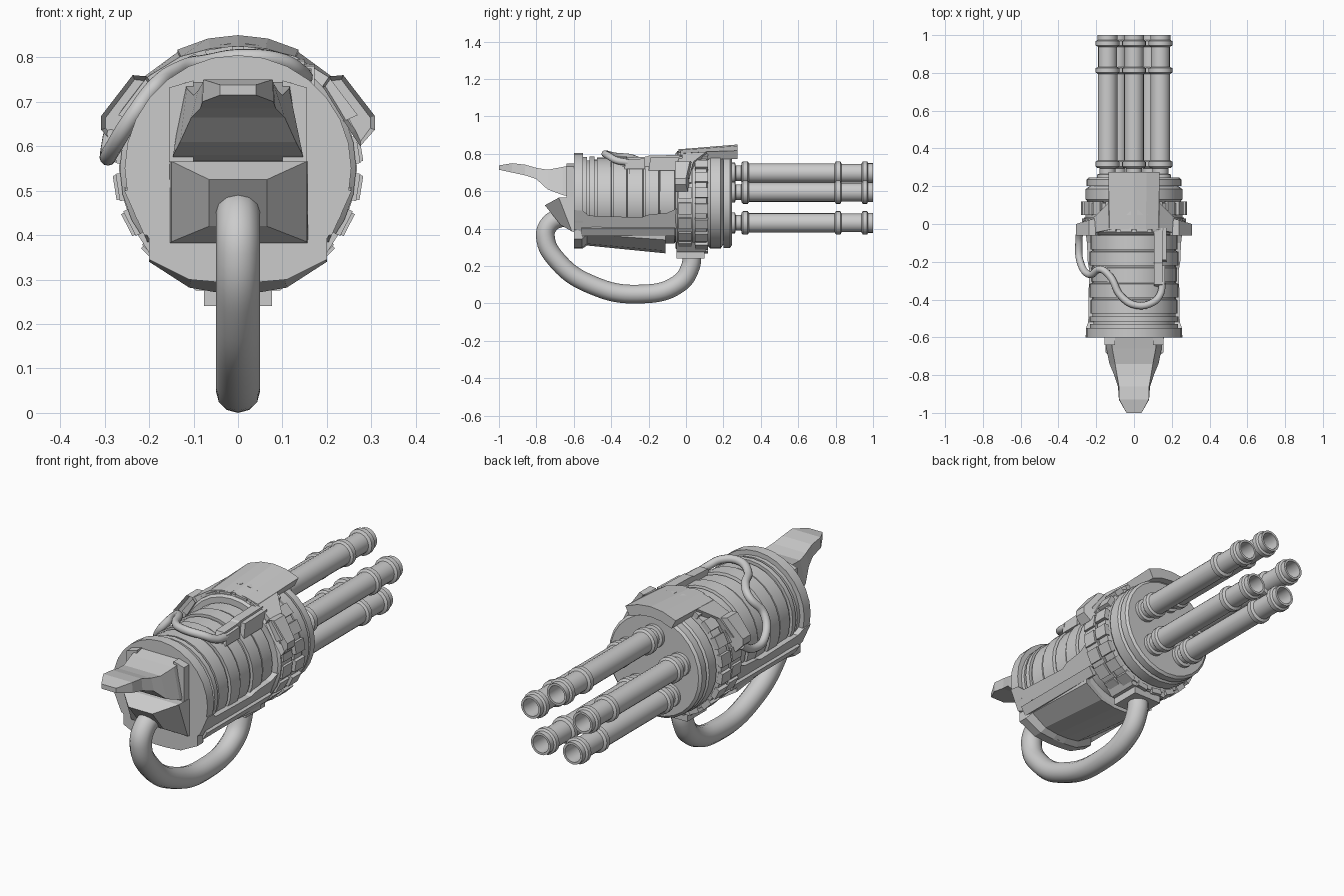
import bpy, bmesh
from math import sin, cos, pi, radians
from mathutils import Vector, Matrix

if "Cube" in bpy.data.objects:
    bpy.data.objects.remove(bpy.data.objects["Cube"])

C = 0.55  # height of the long axis


def finish(name, bm, smooth=None):
    bmesh.ops.recalc_face_normals(bm, faces=bm.faces)
    me = bpy.data.meshes.new(name)
    bm.to_mesh(me)
    bm.free()
    ob = bpy.data.objects.new(name, me)
    bpy.context.collection.objects.link(ob)
    if smooth:
        shade(ob, smooth)
    return ob


def shade(ob, angle):
    bpy.ops.object.select_all(action='DESELECT')
    ob.select_set(True)
    bpy.context.view_layer.objects.active = ob
    bpy.ops.object.shade_smooth_by_angle(angle=radians(angle))


def loft(name, sections, closed=False, smooth=None):
    """Skin a list of equal-length point loops; cap the ends unless closed."""
    bm = bmesh.new()
    rings = [[bm.verts.new(p) for p in s] for s in sections]
    n = len(rings[0])
    pairs = list(zip(rings, rings[1:]))
    if closed:
        pairs.append((rings[-1], rings[0]))
    else:
        bm.faces.new(rings[0])
        bm.faces.new(rings[-1])
    for a, b in pairs:
        for i in range(n):
            j = (i + 1) % n
            bm.faces.new((a[i], a[j], b[j], b[i]))
    return finish(name, bm, smooth)


def revolve(name, profile, seg, x=0, z=C, smooth=25, closed=False):
    """Turn a (y, radius) profile around the y direction."""
    secs = [[(x + r * sin(2 * pi * i / seg), y, z + r * cos(2 * pi * i / seg))
             for i in range(seg)] for y, r in profile]
    return loft(name, secs, closed, smooth)


def prism(name, pts, a, b, axis='x'):
    put = (lambda p, t: (t, p[0], p[1])) if axis == 'x' else (lambda p, t: (p[0], t, p[1]))
    return loft(name, [[put(p, t) for p in pts] for t in (a, b)])


def hose(name, pts, r):
    cu = bpy.data.curves.new(name, 'CURVE')
    cu.dimensions = '3D'
    cu.bevel_depth, cu.bevel_resolution, cu.resolution_u = r, 4, 8
    cu.use_fill_caps = True
    sp = cu.splines.new('BEZIER')
    sp.bezier_points.add(len(pts) - 1)
    for bp, p in zip(sp.bezier_points, pts):
        bp.co = p
        bp.handle_left_type = bp.handle_right_type = 'AUTO'
    ob = bpy.data.objects.new(name, cu)
    bpy.context.collection.objects.link(ob)
    bpy.ops.object.select_all(action='DESELECT')
    ob.select_set(True)
    bpy.context.view_layer.objects.active = ob
    bpy.ops.object.convert(target='MESH')
    shade(bpy.context.view_layer.objects.active, 40)


def studs(name, count, y0, y1, r0, r1, width):
    bm = bmesh.new()
    for i in range(count):
        m = (Matrix.Translation((0, (y0 + y1) / 2, C)) @ Matrix.Rotation(2 * pi * (i + .5) / count, 4, 'Y')
             @ Matrix.Translation((0, 0, (r0 + r1) / 2)) @ Matrix.Diagonal((width, y1 - y0, r1 - r0, 1)))
        bmesh.ops.create_cube(bm, size=1, matrix=m)
    finish(name, bm)


# drum with end plate and stepped bands
drum = [(-.6, .20), (-.6, .255), (-.55, .255), (-.55, .232), (-.53, .232), (-.53, .215),
        (-.515, .215), (-.515, .235), (-.49, .235), (-.49, .22), (-.475, .22)]
for k, r in enumerate((.23, .236, .228, .236, .23)):
    y = -.475 + k * .085
    drum += [(y, r), (y + .073, r), (y + .077, .222), (y + .085, .222)]
drum += [(-.05, .222)]
revolve("main_drum", drum, 28)

# collar and front flange
revolve("collar", [(-.055, .2), (-.055, .255), (-.045, .266), (.035, .266), (.035, .256), (.05, .256),
                   (.05, .268), (.11, .268), (.115, .243), (.13, .256), (.185, .256), (.2, .235),
                   (.2, .252), (.235, .252), (.245, .24), (.245, .18)], 28)
studs("collar_studs_front", 20, .048, .118, .255, .281, .055)
studs("collar_studs_back", 20, -.04, .03, .255, .274, .062)

# five hollow barrels with rings
barrel = [(.24, .056), (.262, .056), (.266, .042), (.295, .042), (.298, .056), (.305, .063), (.33, .063),
          (.337, .052), (.795, .052), (.802, .063), (.825, .063), (.832, .05), (.938, .05), (.945, .063),
          (.968, .063), (.974, .053), (1.0, .053), (1.0, .042), (.75, .042), (.74, .01)]
for i in range(5):
    a = 2 * pi * i / 5
    revolve("barrel_%d" % (i + 1), barrel, 20, .147 * sin(a), C + .147 * cos(a), 30)

# lower belly shroud, flaring toward the collar
def belly(y, pts):
    return [(-x, y, z) for x, z in pts] + [(x, y, z) for x, z in reversed(pts)]


loft("belly_shroud", [
    belly(-.6, [(.2, .40), (.2, .345), (.11, .30), (.03, .293)]),
    belly(-.555, [(.2, .40), (.2, .345), (.11, .30), (.03, .293)]),
    belly(-.53, [(.192, .41), (.18, .37), (.10, .32), (.03, .31)]),
    belly(-.11, [(.2, .40), (.2, .34), (.11, .282), (.03, .268)]),
    belly(-.115, [(.17, .42), (.17, .355), (.1, .305), (.03, .29)])])

# side rails of the cradle
rail = [(-.6, .40), (-.6, .50), (-.55, .495), (-.52, .47), (-.24, .46), (-.2, .475), (-.1, .485),
        (-.045, .51), (-.045, .40), (-.1, .40), (-.2, .395), (-.5, .41), (-.55, .38)]
for s, side in ((1, "right"), (-1, "left")):
    def at(off):
        # follows the drum: lower points sit further in
        return [(s * (off - max(0, .5 - z) * .45), y, z) for y, z in rail]
    loft("cradle_rail_" + side, [at(.205), at(.256)])
    # lower edge strip between rail and belly
    loft("cradle_strip_" + side, [[(s * .21, y, .41), (s * .225, y, .40), (s * .2, y, .36), (s * .18, y, .37)]
                                 for y in (-.56, -.06)])

# bottom hose bracket
prism("hose_bracket", [(-.05, .30), (-.05, .24), (.1, .24), (.1, .30)], -.077, .077)
loft("bracket_base", [[(s * .14, y, .33) if t else (s * .095, y, .275) for s, t in
                       ((-1, 1), (1, 1), (1, 0), (-1, 0))] for y in (-.05, .105)])

# top shroud: (angle, y start, y end, back radius, front radius)
half = [(0, -.03, .275, .275, .30), (13, -.03, .275, .277, .30), (27, -.03, .275, .283, .30),
        (27.5, -.03, .11, .283, .295), (45, -.045, .04, .29, .295), (66, -.05, .015, .295, .295)]
full = [(-a, *r) for a, *r in reversed(half[1:])] + half
secs = []
for a, y0, y1, r0, r1 in full:
    s, c = sin(radians(a)), cos(radians(a))
    secs.append([(r * s, y, C + r * c) for r, y in ((.245, y0), (r0, y0), (r1, y1), (.25, y1))])
loft("top_shroud", secs)

# side pads with a recessed face
for s, side in ((1, "right"), (-1, "left")):
    pts = [(.19, .735), (.205, .757), (.237, .76), (.308, .668), (.308, .637), (.275, .60), (.255, .63)]
    bm = bmesh.new()
    back = [bm.verts.new((s * x, -.06, z)) for x, z in pts]
    front = [bm.verts.new((s * x, .035 - .3 * max(0, x - .19), z)) for x, z in pts]
    face = bm.faces.new(back)
    bm.faces.new(front)
    for i in range(len(pts)):
        j = (i + 1) % len(pts)
        bm.faces.new((back[i], back[j], front[j], front[i]))
    bmesh.ops.recalc_face_normals(bm, faces=bm.faces)
    bmesh.ops.inset_individual(bm, faces=[face], thickness=.011, depth=-.025)
    finish("side_pad_" + side, bm)

# top rail that holds the thin hose
prism("top_rail", [(-.02, .73), (-.02, .795), (-.2, .79), (-.21, .785), (-.32, .78), (-.34, .73)], .105, .15)
prism("top_rail_block", [(-.02, .71), (-.02, .785), (-.19, .78), (-.2, .71)], .12, .172)
prism("top_rail_end", [(-.22, .72), (-.22, .775), (-.32, .77), (-.33, .72)], .11, .165)

# rear handle: (y, top half width, bottom half width, top z, bottom z)
grip = [(-.59, .12, .148, .745, .565), (-.66, .115, .146, .73, .58), (-.74, .10, .13, .715, .61),
        (-.80, .09, .105, .725, .665), (-.86, .08, .085, .742, .685), (-.93, .078, .08, .75, .70),
        (-1.0, .04, .04, .738, .715)]
loft("handle", [[(-b, y, z0), (b, y, z0), (t, y, z1), (-t, y, z1)] for y, t, b, z1, z0 in grip])
for s in (-1, 1):
    prism("handle_cheek", [(s * .1, .565), (s * .155, .565), (s * .155, .732), (s * .1, .748)], -.68 + .04, -.59, 'y')

# hose socket wedge below the handle
loft("hose_socket", [
    [(-.155, -.59, .38), (.158, -.59, .38), (.158, -.59, .566), (-.155, -.59, .566)],
    [(-.15, -.61, .385), (.155, -.61, .385), (.155, -.68, .566), (-.15, -.68, .566)],
    [(-.065, -.67, .42), (.065, -.67, .42), (.065, -.755, .525), (-.065, -.755, .525)]])

# hoses
hose("feed_hose", [(0, .03, .27), (0, .025, .20), (0, -.04, .105), (0, -.26, .05), (0, -.5, .098),
                   (0, -.68, .22), (0, -.752, .36), (0, -.725, .43), (0, -.65, .465)], .05)
hose("thin_hose", [(-.285, -.02, .625), (-.292, -.1, .58), (-.285, -.2, .59), (-.235, -.268, .67),
                   (-.175, -.24, .745), (-.125, -.28, .775), (-.07, -.38, .788), (.01, -.43, .80),
                   (.1, -.415, .79), (.14, -.37, .765), (.15, -.31, .755)], .019)
